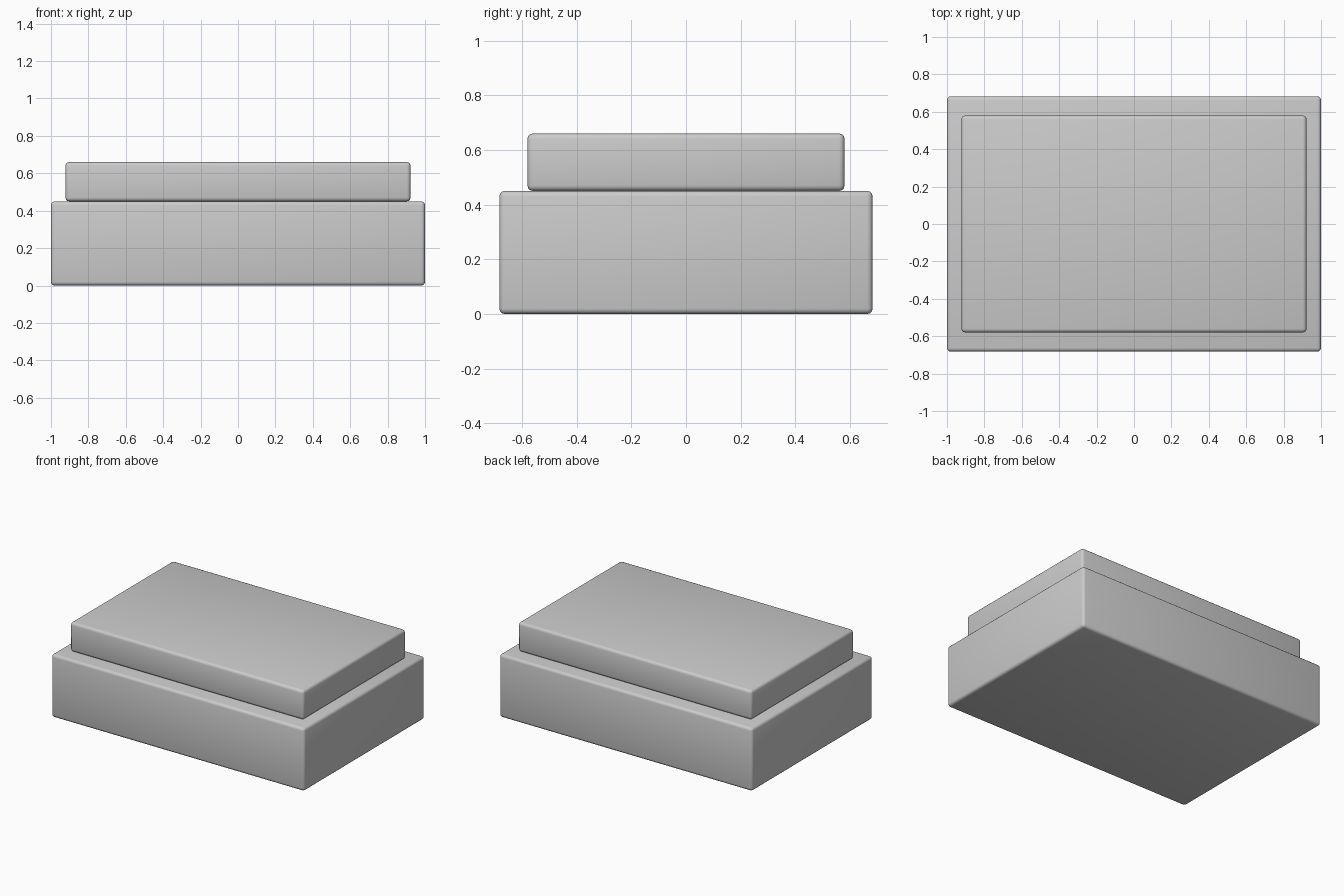
import bpy

if "Cube" in bpy.data.objects:
    bpy.data.objects.remove(bpy.data.objects["Cube"])


def rounded_box(name, width, depth, z0, z1):
    """Box between two heights with softly rounded edges."""
    bpy.ops.mesh.primitive_cube_add(size=1, location=(0, 0, (z0 + z1) / 2))
    box = bpy.context.object
    box.name = name
    box.scale = (width, depth, z1 - z0)
    bpy.ops.object.transform_apply(location=False, rotation=False, scale=True)
    bevel = box.modifiers.new("soft_edges", 'BEVEL')
    bevel.width = 0.02
    bevel.segments = 3
    bevel.limit_method = 'ANGLE'
    bpy.ops.object.shade_smooth()
    return box


# Wide lower block
rounded_box("base_block", 2.0, 1.365, 0.0, 0.45)

# Smaller block resting on top
rounded_box("top_block", 1.845, 1.16, 0.45, 0.66)
